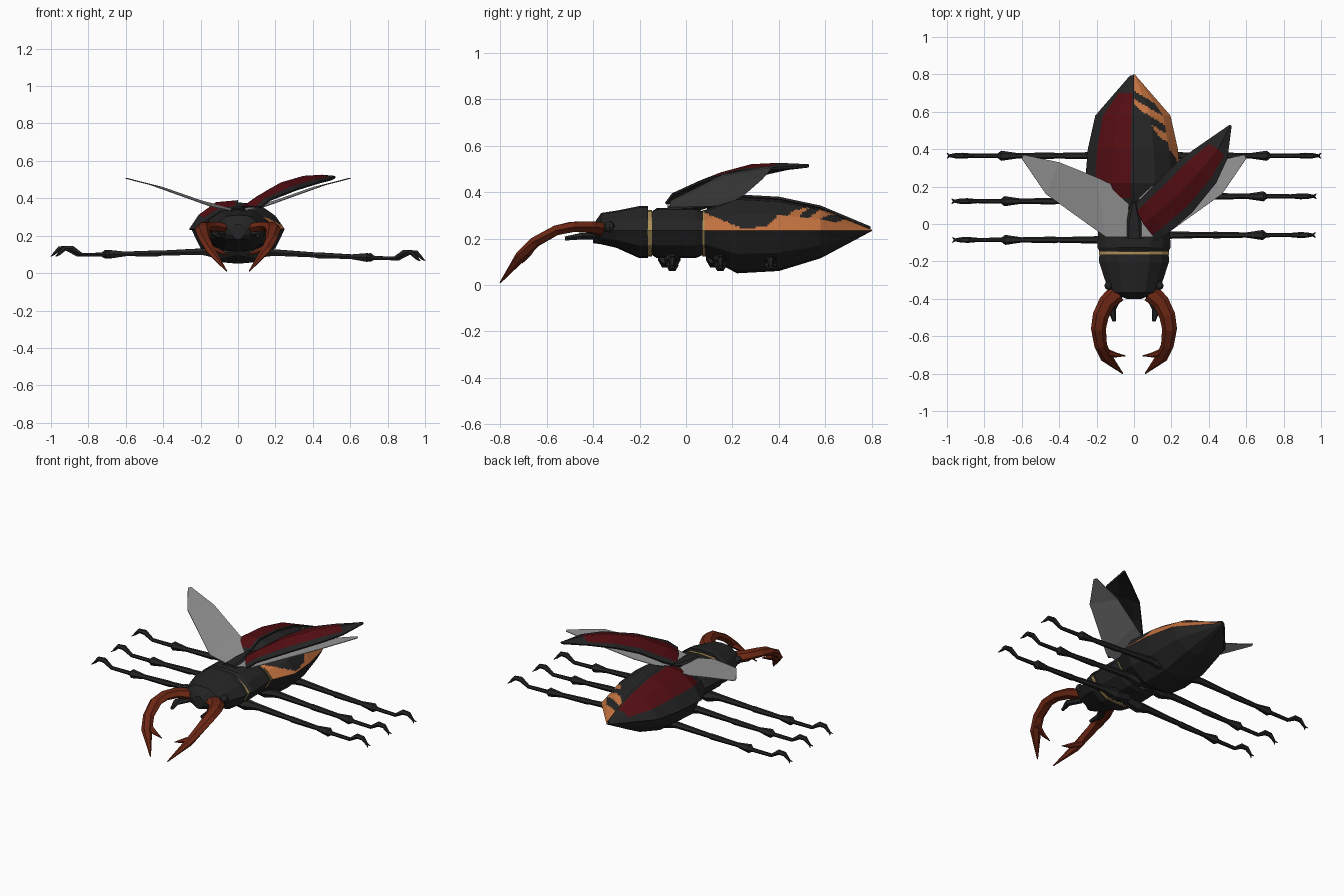
import bpy
import bmesh
import math
from mathutils import Vector

if "Cube" in bpy.data.objects:
    bpy.data.objects.remove(bpy.data.objects["Cube"], do_unlink=True)


def material(name, red, green, blue):
    mat = bpy.data.materials.new(name)
    mat.use_nodes = True
    colour = (red, green, blue, 1)
    mat.diffuse_color = colour
    mat.node_tree.nodes["Principled BSDF"].inputs["Base Color"].default_value = colour
    return mat


BLACK = material("shell black", .018, .018, .019)
RED = material("wing case red", .085, .004, .006)
BROWN = material("jaw brown", .15, .02, .007)
ORANGE = material("abdomen orange", .55, .17, .05)
GREY = material("membrane grey", .3, .3, .3)
YELLOW = material("fringe yellow", .42, .28, .1)


def build(name, verts, faces, mats, rule=None, closed=True):
    """Mesh object; rule(face centre) picks the material slot."""
    bm = bmesh.new()
    vs = [bm.verts.new(v) for v in verts]
    for face in faces:
        bm.faces.new([vs[i] for i in face])
    bm.normal_update()
    if closed:
        bmesh.ops.recalc_face_normals(bm, faces=bm.faces[:])
    elif sum(f.normal.z for f in bm.faces) < 0:
        bmesh.ops.reverse_faces(bm, faces=bm.faces[:])
    if rule:
        for f in bm.faces:
            f.material_index = rule(f.calc_center_median())
    mesh = bpy.data.meshes.new(name)
    bm.to_mesh(mesh)
    bm.free()
    for mat in mats:
        mesh.materials.append(mat)
    obj = bpy.data.objects.new(name, mesh)
    bpy.context.collection.objects.link(obj)
    return obj


def loft(name, rings, mats, rule=None):
    """Skin closed rings and cap both ends."""
    n = len(rings[0])
    faces = [(r * n + i, r * n + (i + 1) % n, (r + 1) * n + (i + 1) % n, (r + 1) * n + i)
             for r in range(len(rings) - 1) for i in range(n)]
    faces += [tuple(range(n)), tuple(range((len(rings) - 1) * n, len(rings) * n))]
    return build(name, [v for ring in rings for v in ring], faces, mats, rule)


def sheet(name, rows, mats, red_cell=None, thickness=.01):
    """Open grid of points thickened into a thin shell."""
    n = len(rows[0])
    cells = [(r, c) for r in range(len(rows) - 1) for c in range(n - 1)]
    faces = [(r * n + c, r * n + c + 1, (r + 1) * n + c + 1, (r + 1) * n + c) for r, c in cells]
    obj = build(name, [v for row in rows for v in row], faces, mats, closed=False)
    if red_cell:
        for poly, (r, c) in zip(obj.data.polygons, cells):
            poly.material_index = int(red_cell(r, c))
    shell = obj.modifiers.new("thickness", "SOLIDIFY")
    shell.thickness = thickness
    shell.material_offset = -1
    shell.material_offset_rim = -1
    return obj


def tube(name, points, sizes, mat, sides=6):
    """Tapered limb along a path; sizes are (width, height) radii."""
    pts = [Vector(p) for p in points]
    rings = []
    for i, p in enumerate(pts):
        along = (pts[min(i + 1, len(pts) - 1)] - pts[max(i - 1, 0)]).normalized()
        across = along.cross(Vector((0, 0, 1))).normalized()
        up = across.cross(along)
        w, h = sizes[i]
        angles = [math.tau * k / sides for k in range(sides)]
        rings.append([p + across * w * math.cos(a) + up * h * math.sin(a) for a in angles])
    return loft(name, rings, [mat])


# Body cross-section, from the top of the back round to the belly
SECTION = [(0, 1), (.45, .93), (.8, .5), (1, 0), (.8, -.55), (.4, -.95), (0, -1)]


def lerp_list(items, t):
    i = min(int(t), len(items) - 2)
    return [a + (b - a) * (t - i) for a, b in zip(items[i], items[i + 1])]


def station_at(stations, y):
    for a, b in zip(stations, stations[1:]):
        if y <= b[0]:
            break
    f = (y - a[0]) / (b[0] - a[0])
    return [p + (q - p) * f for p, q in zip(a, b)]


def skin_point(station, t, mid, side=1, grow=0):
    y, half, top, bottom = station
    u, v = lerp_list(SECTION, t)
    z = mid + v * (top - mid + grow if v > 0 else mid - bottom)
    return (side * u * (half + grow), y, z)


def body(name, stations, mats, mid=.235, step=1, rule=None):
    ts = [i * step for i in range(round(6 / step) + 1)]
    rings = [[skin_point(s, t, mid) for t in ts] +
             [skin_point(s, t, mid, -1) for t in ts[-2:0:-1]] for s in stations]
    return loft(name, rings, mats, rule)


# Head, thorax and the pale fringes between the segments
body("head", [(-.4, .04, .26, .18), (-.365, .13, .31, .175), (-.3, .155, .32, .16),
              (-.2, .188, .34, .115), (-.163, .185, .34, .115)], [BLACK])
body("thorax", [(-.148, .185, .315, .13), (-.125, .195, .332, .115),
                (.04, .19, .332, .115), (.075, .18, .315, .13)], [BLACK])
for label, y in (("front", -.165), ("rear", .072)):
    body(label + "_fringe", [(y, .186, .322, .122), (y + .018, .186, .322, .122)], [YELLOW])

# Abdomen with the orange flank pattern on its uncovered side
ABDOMEN = [(.08, .19, .322, .125), (.22, .25, .378, .05), (.4, .235, .368, .06),
           (.58, .195, .33, .115), (.8, .004, .238, .232)]


def flank_pattern(c):
    if c.z < .235 or c.x < 0:
        return 0
    if c.z < .248 or c.z < .31 - (c.y - .08) * .4 and c.y < .25:
        return 1
    half = station_at(ABDOMEN, c.y)[1]
    edge = .24 - (c.y - .33) * .75
    slash = math.sin((c.y + .6 * c.x) * 75) > 0 and c.x < half * .8 and c.y < .72
    return int(c.y > .33 and c.x > edge and not slash)


fine = [station_at(ABDOMEN, .08 + .72 * i / 72) for i in range(73)]
body("abdomen", fine, [BLACK, ORANGE], step=.125, rule=flank_pattern)

# Closed wing case on the right, following the back of the abdomen
rows = [[skin_point(station_at(ABDOMEN, y), t, .235, -1, .012) for t in (0, .15, 1, 2, 3)]
        for y in (.09, .14, .22, .4, .58, .7, .795)]
sheet("closed_wing_case", rows, [BLACK, RED], lambda r, c: 0 < r < 5 and 0 < c < 3)

# Raised wing case on the left: inner edge, ridge and outer edge
raised = [((0, .1, .345), (.05, 0, .36), (.12, -.09, .355)),
          ((.05, .15, .37), (.1, .04, .41), (.17, -.06, .395)),
          ((.15, .25, .44), (.23, .15, .485), (.31, .06, .45)),
          ((.25, .35, .485), (.35, .28, .52), (.44, .22, .49)),
          ((.38, .44, .505), (.45, .4, .526), (.5, .35, .505)),
          ((.51, .53, .515), (.516, .528, .52), (.522, .525, .515))]
rows = [[lerp_list(row, t) for t in (0, .3, 1, 1.65, 2)] for row in raised]
sheet("raised_wing_case", rows, [BLACK, RED], lambda r, c: r < 4 and 0 < c < 3)

# Scutellum between the wing roots
tube("scutellum", [(0, -.08, .325), (0, .02, .33), (0, .12, .35)],
     [(.06, .02), (.05, .025), (.01, .01)], BLACK)

LEGS = {"front": (-.072, -.03), "middle": (.135, -.025), "rear": (.365, 0)}
for side, label in ((1, "left"), (-1, "right")):
    # Flying membrane
    edges = [((.03, .17, .345), (.03, -.07, .335)), ((.2, .25, .39), (.15, -.07, .36)),
             ((.4, .33, .46), (.47, .16, .475)), ((.59, .37, .508), (.6, .35, .508))]
    sheet(label + "_membrane", [[(side * x, y, z) for x, y, z in row] for row in edges],
          [GREY], thickness=.004)

    # Curved jaw with an inner tooth and a dark feeler
    jaw = [(.09, -.37, .24), (.145, -.42, .25), (.178, -.49, .25), (.19, -.56, .235),
           (.178, -.65, .185), (.15, -.71, .125), (.06, -.8, .01)]
    girth = [(.05, .032), (.045, .028), (.043, .025), (.04, .025),
             (.034, .024), (.032, .022), (.003, .003)]
    tube(label + "_jaw", [(side * x, y, z) for x, y, z in jaw], girth, BROWN)
    tube(label + "_jaw_tooth", [(side * .17, -.68, .145), (side * .1, -.7, .115),
                                (side * .045, -.705, .095)],
         [(.025, .02), (.014, .014), (.002, .002)], BROWN)
    tube(label + "_feeler", [(side * .08, -.38, .21), (side * .12, -.45, .21),
                             (side * .105, -.52, .2)],
         [(.02, .015), (.025, .016), (.01, .01)], BLACK)

    # Eye
    bpy.ops.mesh.primitive_uv_sphere_add(segments=8, ring_count=6, radius=.024,
                                         location=(side * .135, -.33, .25))
    bpy.context.object.name = label + "_eye"
    bpy.context.object.data.materials.append(BLACK)

    # Legs: thigh, flared shin, thin foot and a forked claw
    path = [(.08, .11), (.2, .112), (.42, .102), (.44, .1), (.62, .095), (.71, .092),
            (.73, .09), (.86, .088), (.915, .122), (.955, .12), (.985, .09)]
    thick = [.03, .02, .015, .018, .014, .027, .012, .011, .016, .014, .008]
    for place, (y, reach) in LEGS.items():
        y += side * (.013 if place != "rear" else 0)
        pts = [(side * (x + reach * x), y, z - side * .012 * x) for x, z in path]
        tube(f"{label}_{place}_leg", pts, [(r, r) for r in thick], BLACK)
        for fork in (-1, 1):
            end = Vector(pts[-1])
            tip = end + Vector((side * .015, fork * .014, -.012))
            tube(f"{label}_{place}_claw_{'inner' if fork < 0 else 'outer'}", [end, tip],
                 [(.007, .007), (.002, .002)], BLACK, 4)
        # Hip joint under the body
        hip = (side * .1, y, .105)
        tube(f"{label}_{place}_hip", [(0, y, .12), hip, (side * .17, y, .11)],
             [(.035, .03), (.035, .035), (.02, .02)], BLACK)
